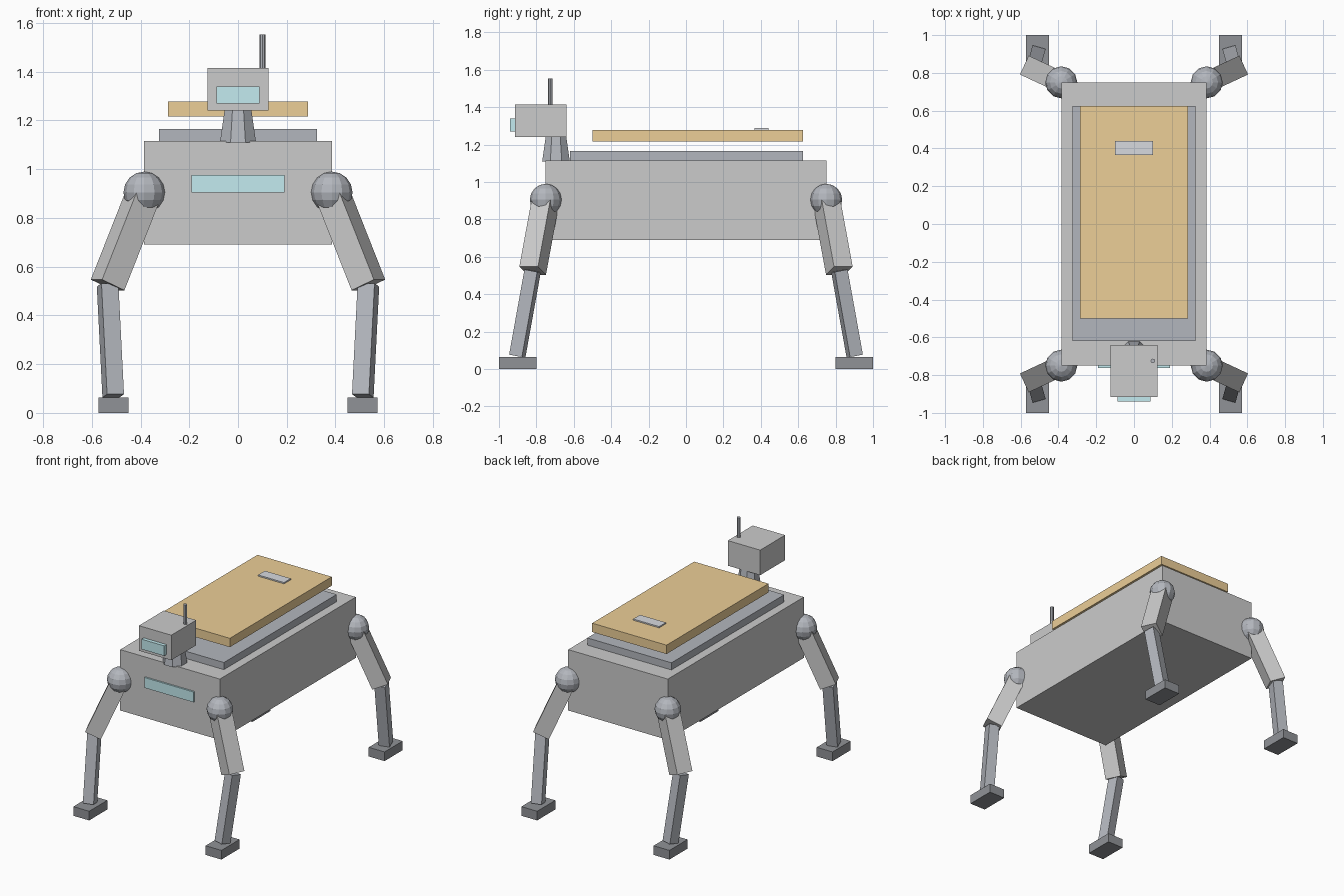
import bpy, math
from mathutils import Vector

if "Cube" in bpy.data.objects:
    bpy.data.objects.remove(bpy.data.objects["Cube"])


def material(name, rgb):
    m = bpy.data.materials.new(name)
    m.diffuse_color = (*rgb, 1)
    m.use_nodes = True
    m.node_tree.nodes["Principled BSDF"].inputs["Base Color"].default_value = m.diffuse_color
    return m


LIGHT = material("light_grey", (0.70, 0.70, 0.70))
DARK = material("slate", (0.45, 0.47, 0.51))
FOOT = material("charcoal", (0.28, 0.29, 0.31))
ORANGE = material("orange", (0.84, 0.62, 0.31))
CYAN = material("cyan", (0.55, 0.83, 0.87))
SILVER = material("silver", (0.68, 0.70, 0.74))


def finish(name, mat):
    o = bpy.context.object
    o.name = name
    o.data.materials.append(mat)
    return o


def box(name, mat, x, y, z):
    """Box from (min, max) pairs on each axis."""
    pairs = (x, y, z)
    bpy.ops.mesh.primitive_cube_add(size=1, location=[(a + b) / 2 for a, b in pairs])
    o = finish(name, mat)
    o.scale = [b - a for a, b in pairs]
    return o


def beam(name, mat, start, end, width):
    """Square bar between two joints."""
    a, b = Vector(start), Vector(end)
    bpy.ops.mesh.primitive_cube_add(size=1, location=(a + b) / 2)
    o = finish(name, mat)
    o.rotation_euler = (a - b).to_track_quat('Z', 'Y').to_euler()
    o.scale = (width, width, (b - a).length)
    return o


# Body, deck and raised cargo panel
box("body", LIGHT, (-0.385, 0.385), (-0.75, 0.75), (0.69, 1.115))
box("deck", DARK, (-0.325, 0.325), (-0.62, 0.625), (1.115, 1.165))
box("cargo_panel", ORANGE, (-0.287, 0.287), (-0.5, 0.625), (1.216, 1.278))
box("panel_handle", SILVER, (-0.1, 0.1), (0.365, 0.44), (1.27, 1.287))
box("body_light", CYAN, (-0.19, 0.19), (-0.762, -0.74), (0.905, 0.977))

# Neck, head and antenna
bpy.ops.mesh.primitive_cone_add(vertices=8, radius1=0.08, radius2=0.059, depth=0.135,
                                location=(0, -0.695, 1.1775),
                                rotation=(0, 0, math.pi / 8))
finish("neck", DARK)
box("head", LIGHT, (-0.125, 0.125), (-0.915, -0.64), (1.24, 1.415))
box("visor", CYAN, (-0.088, 0.088), (-0.94, -0.91), (1.27, 1.34))
bpy.ops.mesh.primitive_cylinder_add(vertices=8, radius=0.012, depth=0.145,
                                    location=(0.1, -0.725, 1.48))
finish("antenna", DARK)

# Four splayed legs
for sx, side in ((-1, "left"), (1, "right")):
    for sy, end in ((-1, "front"), (1, "back")):
        tag = f"{end}_{side}"
        hip = (sx * 0.385, sy * 0.75, 0.905)
        knee = (sx * 0.535, sy * 0.82, 0.525)
        ankle = (sx * 0.512, sy * 0.902, 0.07)
        bpy.ops.mesh.primitive_uv_sphere_add(segments=12, ring_count=8, radius=0.085,
                                             location=hip)
        finish(f"hip_{tag}", DARK)
        beam(f"thigh_{tag}", LIGHT, hip, knee, 0.11)
        beam(f"shin_{tag}", DARK, knee, ankle, 0.072)
        fx, fy = sx * 0.511, sy * 0.9
        box(f"foot_{tag}", FOOT, (fx - 0.061, fx + 0.061), (fy - 0.1, fy + 0.1), (0, 0.064))
